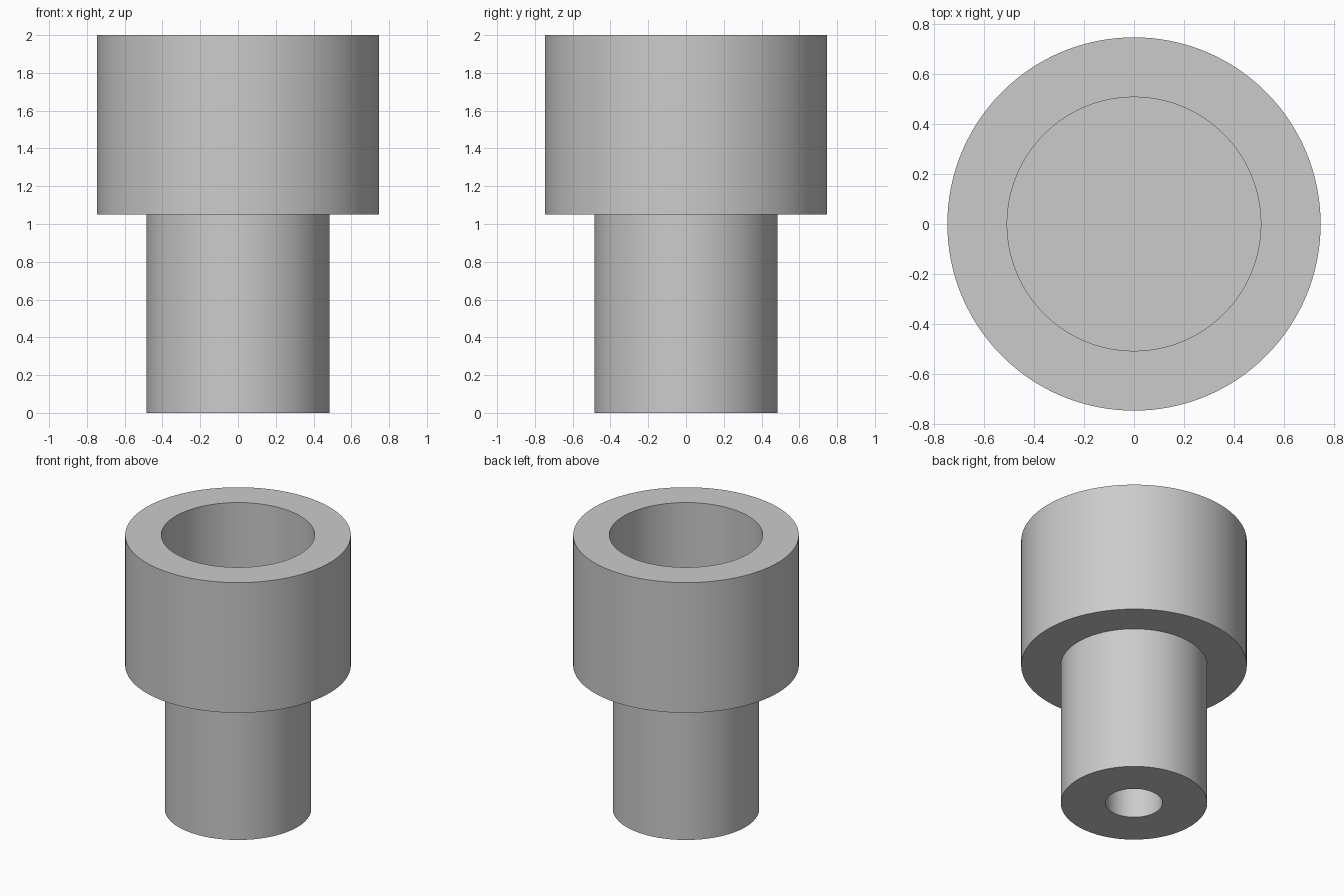
import bpy, bmesh
from math import cos, sin, tau, radians

if "Cube" in bpy.data.objects:
    bpy.data.objects.remove(bpy.data.objects["Cube"])

SEGMENTS = 128


def lathe(name, profile):
    """Revolve (radius, z) points around z; radius 0 makes a closing pole."""
    bm = bmesh.new()
    rings = []
    for r, z in profile:
        if r == 0:
            rings.append([bm.verts.new((0, 0, z))] * SEGMENTS)
        else:
            rings.append([bm.verts.new((r * cos(tau * i / SEGMENTS), r * sin(tau * i / SEGMENTS), z))
                          for i in range(SEGMENTS)])
    for a, b in zip(rings, rings[1:]):
        for i in range(SEGMENTS):
            j = (i + 1) % SEGMENTS
            bm.faces.new(dict.fromkeys((a[i], a[j], b[j], b[i])))
    bmesh.ops.recalc_face_normals(bm, faces=bm.faces)
    mesh = bpy.data.meshes.new(name)
    bm.to_mesh(mesh)
    bm.free()
    obj = bpy.data.objects.new(name, mesh)
    bpy.context.collection.objects.link(obj)
    bpy.context.view_layer.objects.active = obj
    obj.select_set(True)
    bpy.ops.object.shade_smooth_by_angle(angle=radians(30))
    return obj


# Stepped sleeve: blind hole below, narrow stem, wide head, blind socket on top
lathe("stepped_sleeve", [
    (0, 0.75), (0.188, 0.75), (0.188, 0),      # lower hole
    (0.484, 0), (0.484, 1.05),                 # stem
    (0.746, 1.05), (0.746, 2.0),               # head
    (0.507, 2.0), (0.507, 1.29), (0, 1.29),    # upper socket
])
